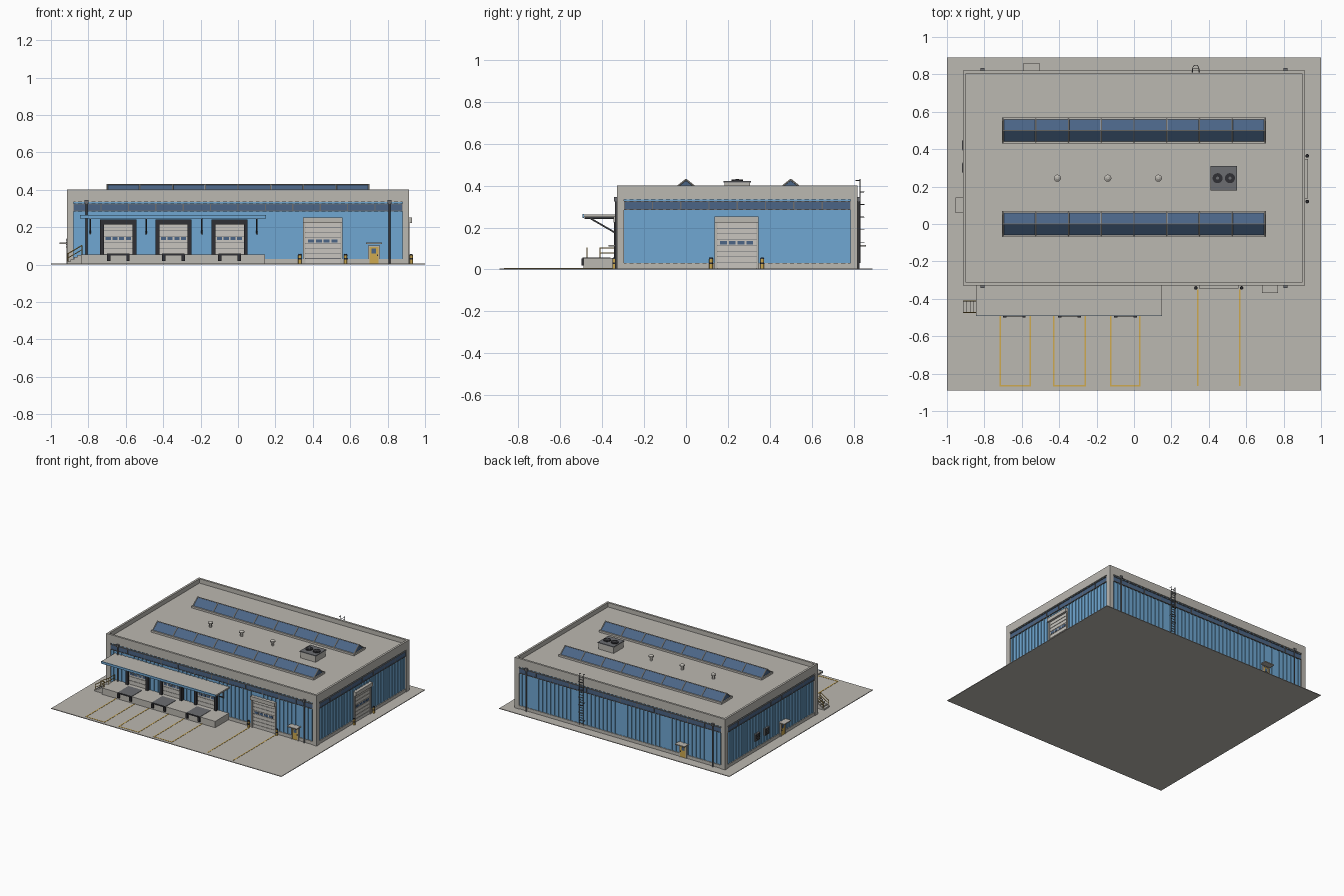
import bpy, bmesh, math
from mathutils import Vector, Matrix

if "Cube" in bpy.data.objects:
    bpy.data.objects.remove(bpy.data.objects["Cube"])

def material(name, r, g, b):
    m = bpy.data.materials.new(name)
    m.diffuse_color = (r, g, b, 1)
    m.use_nodes = True
    m.node_tree.nodes["Principled BSDF"].inputs["Base Color"].default_value = m.diffuse_color
    return m

CONCRETE = material("concrete", .50, .48, .44)
TRIM = material("warm grey trim", .50, .48, .44)
BLUE = material("blue cladding", .16, .39, .65)
GLASS = material("dark blue glass", .07, .13, .24)
YELLOW = material("safety yellow", .62, .40, .08)
DARK = material("charcoal rubber", .03, .03, .035)
DOOR = material("pale door", .58, .56, .52)
STEEL = material("steel grey", .15, .155, .165)

def build(name, mat, boxes=(), rods=(), cones=()):
    """boxes: x0,x1,y0,y1,z0,z1   rods: p,q,radius   cones: x,y,z0,z1,r0,r1"""
    bm = bmesh.new()
    for x0, x1, y0, y1, z0, z1 in boxes:
        bmesh.ops.create_cube(bm, size=1, matrix=Matrix.Translation(
            ((x0 + x1) / 2, (y0 + y1) / 2, (z0 + z1) / 2)) @ Matrix.Diagonal(
            (abs(x1 - x0), abs(y1 - y0), abs(z1 - z0), 1)))
    for p, q, r in rods:
        p, q = Vector(p), Vector(q)
        rot = (q - p).to_track_quat('Z', 'Y').to_matrix().to_4x4()
        bmesh.ops.create_cone(bm, cap_ends=True, segments=8, radius1=r, radius2=r,
                              depth=(q - p).length, matrix=Matrix.Translation((p + q) / 2) @ rot)
    for x, y, z0, z1, r0, r1 in cones:
        bmesh.ops.create_cone(bm, cap_ends=True, segments=20, radius1=r0, radius2=r1,
                              depth=z1 - z0, matrix=Matrix.Translation((x, y, (z0 + z1) / 2)))
    me = bpy.data.meshes.new(name)
    bm.to_mesh(me)
    bm.free()
    me.materials.append(mat)
    ob = bpy.data.objects.new(name, me)
    bpy.context.collection.objects.link(ob)
    return ob

X, Y0, Y1 = .914, -.33, .82
G = .005                                    # top of the yard slab

def on(side, u0, u1, d0, d1, z0, z1):
    """Box on a wall: u runs along it, d outward from the outer plane."""
    if side == "front": return (u0, u1, Y0 - d1, Y0 - d0, z0, z1)
    if side == "back": return (u0, u1, Y1 + d0, Y1 + d1, z0, z1)
    if side == "right": return (X + d0, X + d1, u0, u1, z0, z1)
    return (-X - d1, -X - d0, u0, u1, z0, z1)

SPAN = {"front": (-X, X, 12), "back": (-X, X, 12), "right": (Y0, Y1, 8), "left": (Y0, Y1, 8)}

# Yard slab with painted bay lines
build("yard_slab", CONCRETE, [(-1, 1, -.89, .89, 0, G)])
lines = []
for a, b in ((-.715, -.555), (-.43, -.26), (-.125, .03)):
    lines += [(x - .004, x + .004, -.868, -.49, G, G + .0015) for x in (a, b)]
    lines.append((a, b, -.868, -.86, G, G + .0015))
lines += [(x - .004, x + .004, -.865, -.35, G, G + .0015) for x in (.34, .565)]
build("bay_lines", YELLOW, lines)

# Shell: cladding core, ribs, plinth, corner pillars, roof and parapet
build("wall_core", BLUE, [(-X + .012, X - .012, Y0 + .012, Y1 - .012, G, .345)])
ribs, plinth, frames, panes = [], [], [], []
for s, (a, b, n) in SPAN.items():
    a, b = a + .035, b - .035
    count = round((b - a) / .035)
    step = (b - a) / count
    ribs += [on(s, a + (i + .3) * step, a + (i + .7) * step, -.013, -.007, .03, .335) for i in range(count)]
    plinth.append(on(s, a, b, -.014, -.004, G, .03))
    # clerestory ribbon window
    panes.append(on(s, a, b, -.014, -.004, .288, .322))
    frames += [on(s, a, b, -.014, -.001, z, z + .005) for z in (.284, .321)]
    w = (b - a) / n
    frames += [on(s, a + i * w - .003, a + i * w + .003, -.014, -.002, .284, .326) for i in range(n + 1)]
build("cladding_ribs", BLUE, ribs)
build("plinth", CONCRETE, plinth)
build("ribbon_window_glass", GLASS, panes)
build("ribbon_window_frames", STEEL, frames)
build("corner_pillars", TRIM, [(x, x + .035, y, y + .035, G, .34)
      for x in (-X, X - .035) for y in (Y0, Y1 - .035)])
build("roof_deck", TRIM, [(-X + .01, X - .01, Y0 + .01, Y1 - .01, .34, .368)])
build("parapet", TRIM, [(-X, X, Y0, Y0 + .016, .335, .402), (-X, X, Y1 - .016, Y1, .335, .402),
      (-X, -X + .016, Y0 + .016, Y1 - .016, .335, .402), (X - .016, X, Y0 + .016, Y1 - .016, .335, .402)])

# Ridge skylights
for k, yc in enumerate((0, .5)):
    glass = build(f"skylight_glass_{k}", GLASS)
    bm = bmesh.new()
    ends = [[bm.verts.new((x, yc + dy, z)) for dy, z in ((-.062, .378), (.062, .378), (0, .428))]
            for x in (-.7, .7)]
    for i in range(3):
        j = (i + 1) % 3
        bm.faces.new((ends[0][i], ends[0][j], ends[1][j], ends[1][i]))
    for e in ends:
        bm.faces.new(e)
    bmesh.ops.recalc_face_normals(bm, faces=bm.faces)
    bm.to_mesh(glass.data)
    bm.free()
    bars = [((-.702, yc, .429), (.702, yc, .429), .003)]
    for i in range(9):
        x = -.7 + i * .175
        bars += [((x, yc + s * .064, .378), (x, yc, .429), .004) for s in (-1, 1)]
    build(f"skylight_frame_{k}", TRIM, [
        (-.707, .707, yc - .07, yc - .06, .366, .383), (-.707, .707, yc + .06, yc + .07, .366, .383),
        (-.707, -.697, yc - .06, yc + .06, .366, .383), (.697, .707, yc - .06, yc + .06, .366, .383)], bars)

# Roof plant and vents
build("roof_unit", TRIM, [(.415, .545, .185, .305, .366, .418)])
build("roof_unit_lid", STEEL, [(.41, .55, .18, .31, .416, .423)])
build("roof_unit_fans", DARK, cones=[(x, .245, .422, .43, .027, .027) for x in (.447, .513)])
build("fan_hubs", STEEL, cones=[(x, .245, .43, .432, .008, .008) for x in (.447, .513)])
vents = build("roof_vents", TRIM, cones=[c for x in (-.41, -.14, .13) for c in (
    (x, .245, .366, .4, .01, .01), (x, .245, .397, .405, .019, .019), (x, .245, .405, .413, .019, .006))])

# Loading dock, bumpers and levellers
build("dock_platform", CONCRETE, [(-.84, .145, -.49, Y0 + .01, G, .055)])
DOCKS = (-.64, -.345, -.045)
build("dock_bumpers", DARK, [(c + s * .052 - .009, c + s * .052 + .009, -.5, -.489, .018, .052)
      for c in DOCKS for s in (-1, 1)] + [(c - .06, c + .06, -.494, -.489, .048, .057) for c in DOCKS])
build("dock_levellers", STEEL, [(c - .06, c + .06, -.49, -.36, .054, .058) for c in DOCKS])

# Dock canopy with fascia and braces
build("dock_canopy", TRIM, [(-.845, .15, -.488, Y0 + .012, .25, .262)])
build("canopy_fascia", BLUE, [(-.845, .15, -.493, -.488, .246, .264)])
build("canopy_braces", STEEL, rods=[r for x in (-.79, -.49, -.195, .1) for r in (
    ((x, -.46, .246), (x, Y0 + .01, .165), .004), ((x, -.485, .246), (x, Y0 + .01, .246), .004),
    ((x, Y0 + .004, .16), (x, Y0 + .004, .25), .004))])

# Sectional doors: panels, grooves, windows
def big_door(name, side, c, w, z0, z1, panels, zwin):
    h = (z1 - z0) / panels
    build(name + "_panels", DOOR, [on(side, c - w, c + w, -.014, -.002, z0 + i * h + .0015, z0 + (i + 1) * h - .0015)
                                   for i in range(panels)])
    build(name + "_grooves", STEEL, [on(side, c - w, c + w, -.014, -.005, z0, z1)])
    p = 2 * w * .9 / 4
    build(name + "_windows", GLASS, [on(side, c + (i - 1.5) * p - p * .38, c + (i - 1.5) * p + p * .38,
                                        -.004, 0, zwin - .008, zwin + .008) for i in range(4)])

for k, c in enumerate(DOCKS):
    big_door(f"dock_door_{k}", "front", c, .08, .055, .215, 5, .14)
    build(f"dock_seal_{k}", DARK, [on("front", c - .097, c - .076, -.014, .014, .055, .24),
          on("front", c + .076, c + .097, -.014, .014, .055, .24),
          on("front", c - .097, c + .097, -.014, .014, .213, .24)])
for side, c in (("front", .453), ("right", .242)):
    big_door(side + "_drive_door", side, c, .093, G, .225, 8, .127)
    build(side + "_drive_door_frame", TRIM, [on(side, c - .105, c - .092, -.014, .004, G, .25),
          on(side, c + .092, c + .105, -.014, .004, G, .25),
          on(side, c - .105, c + .105, -.014, .016, .223, .252)])
    posts = [on(side, c + s * .122, c + s * .122, .012, .012, 0, 0) for s in (-1, 1)]
    build(side + "_bollards", YELLOW, cones=[(p[0], p[2], G, .05, .009, .009) for p in posts])
    build(side + "_bollard_caps", DARK, cones=[c2 for p in posts for c2 in (
        (p[0], p[2], .049, .056, .0095, .007), (p[0], p[2], .026, .034, .0095, .0095))])

# Personnel doors with little canopies
for side, c in (("front", .727), ("back", -.548), ("left", .1)):
    build(side + "_staff_door", YELLOW, [on(side, c - .026, c + .026, -.014, -.001, G, .096)])
    build(side + "_staff_door_frame", TRIM, [on(side, c - .033, c - .025, -.014, .003, G, .102),
          on(side, c + .025, c + .033, -.014, .003, G, .102), on(side, c - .033, c + .033, -.014, .003, .095, .102)])
    build(side + "_staff_door_canopy", TRIM, [on(side, c - .042, c + .042, -.012, .04, .11, .117)])
    build(side + "_staff_door_pane", GLASS, [on(side, c - .012, c + .012, -.003, .001, .06, .085)])
    build(side + "_staff_door_handle", DARK, [on(side, c + .016, c + .021, -.003, .004, .045, .053)])

# Wall louvres on the left side
build("louvre_boxes", STEEL, [on("left", u - .028, u + .028, -.014, .004, .085, .14) for u in (.3, .42)])
build("louvre_slats", DARK, [on("left", u - .023, u + .023, 0, .006, z, z + .006)
      for u in (.3, .42) for z in (.092, .104, .116, .128)])

# Downpipes
build("downpipes", STEEL, rods=[((x, y, G), (x, y, .34), .005)
      for x in (-.81, .81) for y in (Y0 - .004, Y1 + .004)])
build("downpipe_heads", STEEL, [(x - .01, x + .01, y - .009, y + .009, .325, .345)
      for x in (-.81, .81) for y in (Y0 - .004, Y1 + .004)])

# Dock steps and handrails
build("dock_steps", CONCRETE, [(-.915 + i * .019, -.838, -.475, -.408, G, G + (i + 1) * .0115) for i in range(4)])
rails = []
for y in (-.472, -.411):
    rails += [((-.91, y, .058), (-.835, y, .102), .0028), ((-.91, y, .035), (-.835, y, .079), .0022),
              ((-.91, y, G), (-.91, y, .058), .0028), ((-.835, y, .05), (-.835, y, .102), .0028)]
rails += [((-.835, -.411, z), (-.835, -.338, z), .0026) for z in (.079, .102)]
rails.append(((-.835, -.338, .05), (-.835, -.338, .102), .0028))
build("handrails", YELLOW, rods=rails)

# Caged roof ladder on the back
lad = [((.33 + s * .017, Y1 + .01, .03), (.33 + s * .017, Y1 + .01, .432), .0025) for s in (-1, 1)]
lad += [((.313, Y1 + .01, .045 + i * .02), (.347, Y1 + .01, .045 + i * .02), .0018) for i in range(19)]
def hoop(a, z):
    return (.33 + .017 * math.cos(a), Y1 + .01 + .02 * math.sin(a), z)
for z in (.13, .19, .25, .31, .37):
    lad += [(hoop(i * math.pi / 6, z), hoop((i + 1) * math.pi / 6, z), .0018) for i in range(6)]
lad += [((.33 + s * .017, Y1 - .01, z), (.33 + s * .017, Y1 + .01, z), .002) for s in (-1, 1) for z in (.06, .2, .34, .425)]
build("roof_ladder", STEEL, rods=lad)
